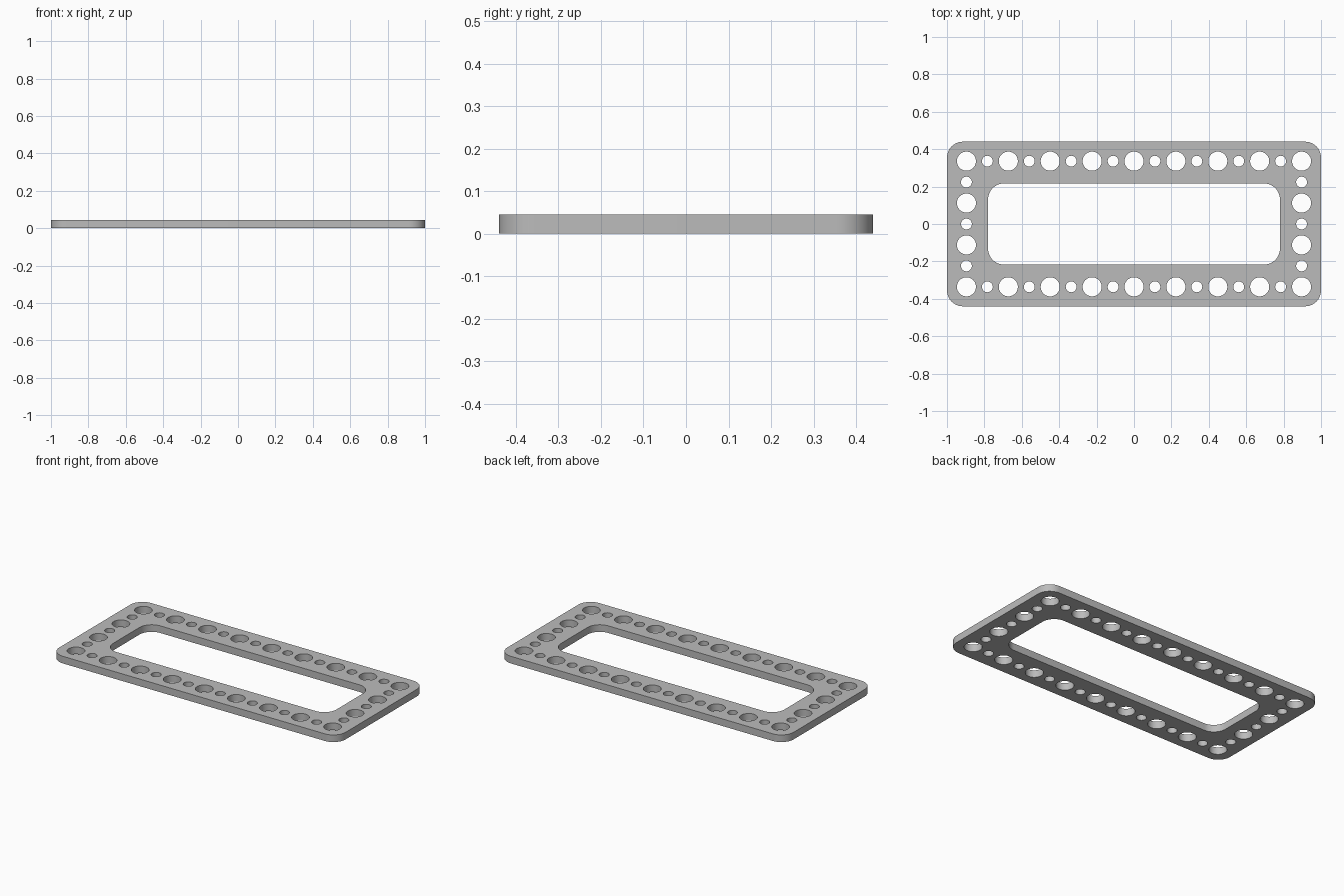
import bpy
import bmesh
from math import cos, sin, pi, radians
from mathutils import Vector

cube = bpy.data.objects.get("Cube")
if cube:
    bpy.data.objects.remove(cube, do_unlink=True)

THICKNESS = 0.045
PITCH = 0.224          # spacing between large holes
COLUMNS, ROWS = 9, 4   # large holes along each side
LARGE, SMALL = 0.051, 0.029


def circle(x, y, radius, segments=40):
    return [(x + radius * cos(2 * pi * i / segments),
             y + radius * sin(2 * pi * i / segments)) for i in range(segments)]


def rounded_rectangle(half_x, half_y, radius, steps=12):
    points = []
    for corner, (sx, sy) in enumerate([(1, 1), (-1, 1), (-1, -1), (1, -1)]):
        for i in range(steps + 1):
            angle = (corner + i / steps) * pi / 2
            points.append((sx * (half_x - radius) + radius * cos(angle),
                           sy * (half_y - radius) + radius * sin(angle)))
    return points


# Outlines: outer edge, central window, then alternating holes round the frame
outlines = [rounded_rectangle(1.0, 0.44, 0.085),
            rounded_rectangle(0.78, 0.217, 0.085)]
last_x, last_y = 2 * (COLUMNS - 1), 2 * (ROWS - 1)
for i in range(last_x + 1):
    for j in range(last_y + 1):
        if i in (0, last_x) or j in (0, last_y):
            radius = SMALL if (i + j) % 2 else LARGE
            outlines.append(circle((i - last_x / 2) * PITCH / 2,
                                   (j - last_y / 2) * PITCH / 2, radius))

# Fill the outlines as one flat sheet and extrude it to a plate
bm = bmesh.new()
for outline in outlines:
    verts = [bm.verts.new((x, y, 0)) for x, y in outline]
    for a, b in zip(verts, verts[1:] + verts[:1]):
        bm.edges.new((a, b))
bmesh.ops.triangle_fill(bm, edges=bm.edges[:], use_beauty=True,
                        normal=Vector((0, 0, 1)))
extruded = bmesh.ops.extrude_face_region(bm, geom=bm.faces[:], use_keep_orig=True)
top_verts = [g for g in extruded["geom"] if isinstance(g, bmesh.types.BMVert)]
bmesh.ops.translate(bm, verts=top_verts, vec=(0, 0, THICKNESS))
bmesh.ops.recalc_face_normals(bm, faces=bm.faces[:])
mesh = bpy.data.meshes.new("perforated_frame")
bm.to_mesh(mesh)
bm.free()

frame = bpy.data.objects.new("perforated_frame", mesh)
bpy.context.collection.objects.link(frame)

# Plain grey finish
grey = bpy.data.materials.new("plain_grey")
grey.use_nodes = True
colour = (0.5, 0.5, 0.5, 1)
grey.diffuse_color = colour
grey.node_tree.nodes["Principled BSDF"].inputs["Base Color"].default_value = colour
mesh.materials.append(grey)

# Smooth curved walls with crisp rims
bpy.ops.object.select_all(action="DESELECT")
frame.select_set(True)
bpy.context.view_layer.objects.active = frame
bpy.ops.object.shade_smooth_by_angle(angle=radians(30))
